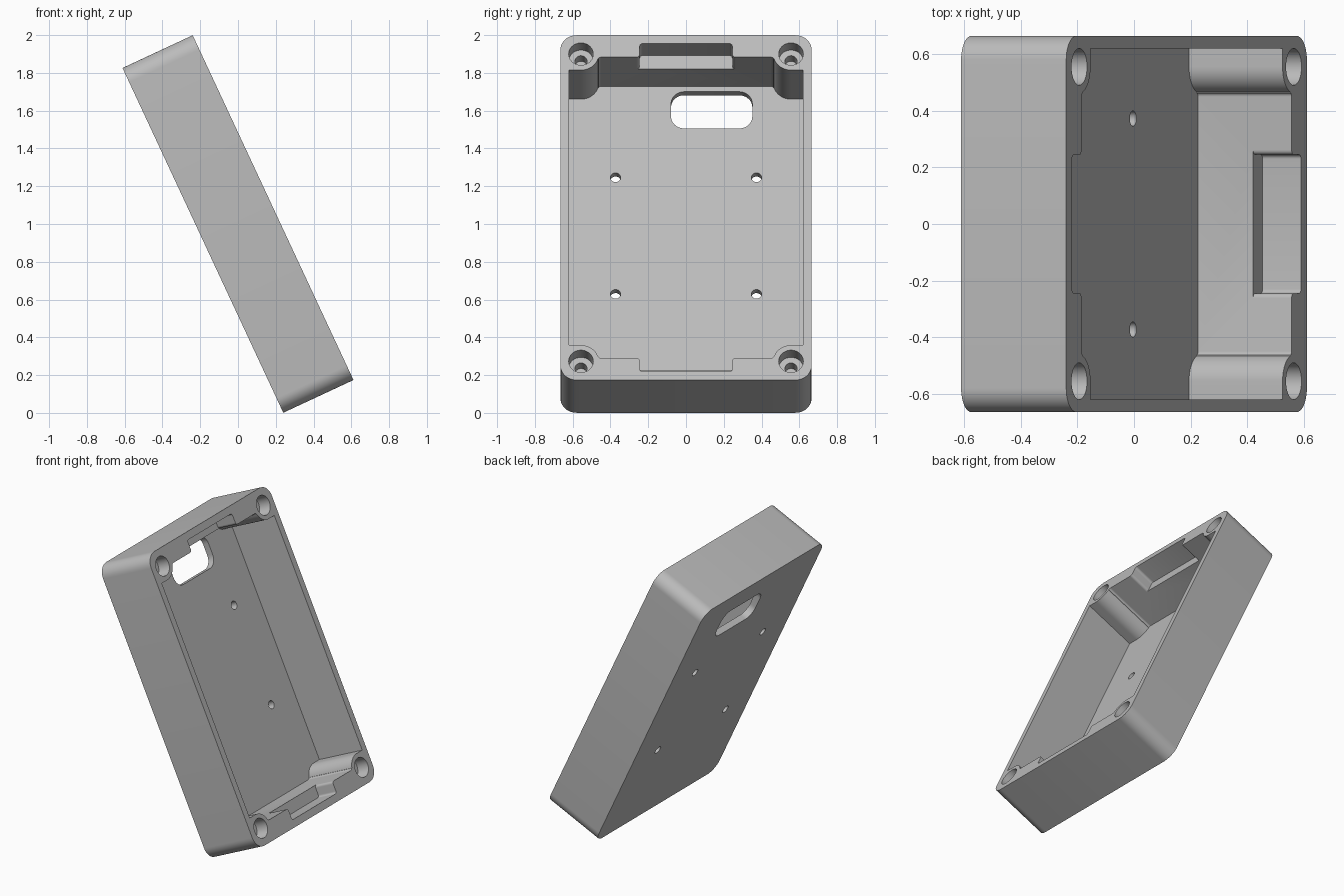
import bpy
import bmesh
from math import sin, cos, pi, radians

cube = bpy.data.objects.get("Cube")
if cube:
    bpy.data.objects.remove(cube, do_unlink=True)

# Untilted frame: x = depth (open side +x), y = width, z = length
LENGTH, WIDTH, DEPTH, WALL = 2.014, 1.33, 0.41, 0.045
FRONT, BACK = DEPTH / 2, -DEPTH / 2
SCREW_Y, SCREW_Z = 0.556, 0.8975
END_Z = 0.879          # inner face of the thick end walls

grey = bpy.data.materials.new("light grey plastic")
grey.use_nodes = True
grey.diffuse_color = (0.5, 0.5, 0.5, 1)
grey.node_tree.nodes["Principled BSDF"].inputs["Base Color"].default_value = (0.5, 0.5, 0.5, 1)


def arc(cy, cz, r, start, end, n=10):
    """Points on an arc, angles in degrees."""
    angles = [radians(start + (end - start) * i / n) for i in range(n + 1)]
    return [(cy + r * cos(a), cz + r * sin(a)) for a in angles]


def rounded_rect(cy, cz, w, h, r):
    y, z = w / 2 - r, h / 2 - r
    return (arc(cy + y, cz + z, r, 0, 90) + arc(cy - y, cz + z, r, 90, 180)
            + arc(cy - y, cz - z, r, 180, 270) + arc(cy + y, cz - z, r, 270, 360))


def circle(cy, cz, r):
    return arc(cy, cz, r, 0, 360, 40)[:-1]


def prism(name, outline, x0, x1):
    """Extrude a (y, z) outline from x0 to x1."""
    bm = bmesh.new()
    face = bm.faces.new([bm.verts.new((x0, y, z)) for y, z in outline])
    top = bmesh.ops.extrude_face_region(bm, geom=[face])["geom"]
    verts = [v for v in top if isinstance(v, bmesh.types.BMVert)]
    bmesh.ops.translate(bm, verts=verts, vec=(x1 - x0, 0, 0))
    bmesh.ops.recalc_face_normals(bm, faces=bm.faces)
    mesh = bpy.data.meshes.new(name)
    bm.to_mesh(mesh)
    bm.free()
    mesh.materials.append(grey)
    obj = bpy.data.objects.new(name, mesh)
    bpy.context.collection.objects.link(obj)
    return obj


def cut(body, outline, x0, x1):
    """Subtract a prism from the body and delete the cutter."""
    cutter = prism("cutter", outline, x0, x1)
    cutter.hide_render = True
    mod = body.modifiers.new("cut", "BOOLEAN")
    mod.operation, mod.solver, mod.object = "DIFFERENCE", "EXACT", cutter
    bpy.context.view_layer.objects.active = body
    bpy.ops.object.modifier_apply(modifier=mod.name)
    bpy.data.objects.remove(cutter, do_unlink=True)


# Outer shell
body = prism("enclosure_shell", rounded_rect(0, 0, WIDTH, LENGTH, 0.085), BACK, FRONT)

# Main cavity, wrapping round the four corner screw bosses
boss = 0.094
quarter = ([(WIDTH / 2 - WALL, SCREW_Z - boss)]
           + arc(SCREW_Y, SCREW_Z, boss, 270, 180 + 18, 12)
           + arc(SCREW_Y - boss - 0.012, END_Z - 0.015, 0.015, 20, 90, 4))
half = quarter + [(-y, z) for y, z in reversed(quarter)]
cavity = half + [(-y, -z) for y, z in half]
cut(body, cavity, BACK + WALL, FRONT + 0.1)

# Shallow notches in both end walls, with eased corners
notch_side = ([(0.262, END_Z - 0.1)]
              + arc(0.262, END_Z + 0.017, 0.017, 270, 180, 5)
              + arc(0.23, 0.943, 0.015, 0, 90, 5))
notch = notch_side + [(-y, z) for y, z in reversed(notch_side)]
for side in (1, -1):
    cut(body, [(y, side * z) for y, z in notch], FRONT - 0.15, FRONT + 0.1)

# Stepped blind screw holes in the corners
for y in (-SCREW_Y, SCREW_Y):
    for z in (-SCREW_Z, SCREW_Z):
        cut(body, circle(y, z, 0.065), FRONT - 0.09, FRONT + 0.1)
        cut(body, circle(y, z, 0.032), FRONT - 0.16, FRONT)

# Mounting holes and cable window through the floor
for y in (-0.373, 0.373):
    for z in (-0.335, 0.346):
        cut(body, circle(y, z, 0.027), BACK - 0.1, BACK + 0.1)
cut(body, rounded_rect(0.136, 0.74, 0.43, 0.215, 0.07), BACK - 0.1, BACK + 0.1)

# Lean the box back and shade the curved walls smoothly
body.rotation_euler.y = radians(-25)
body.location.z = 1
bpy.ops.object.select_all(action="DESELECT")
body.select_set(True)
bpy.context.view_layer.objects.active = body
bpy.ops.object.shade_smooth_by_angle(angle=radians(30))
